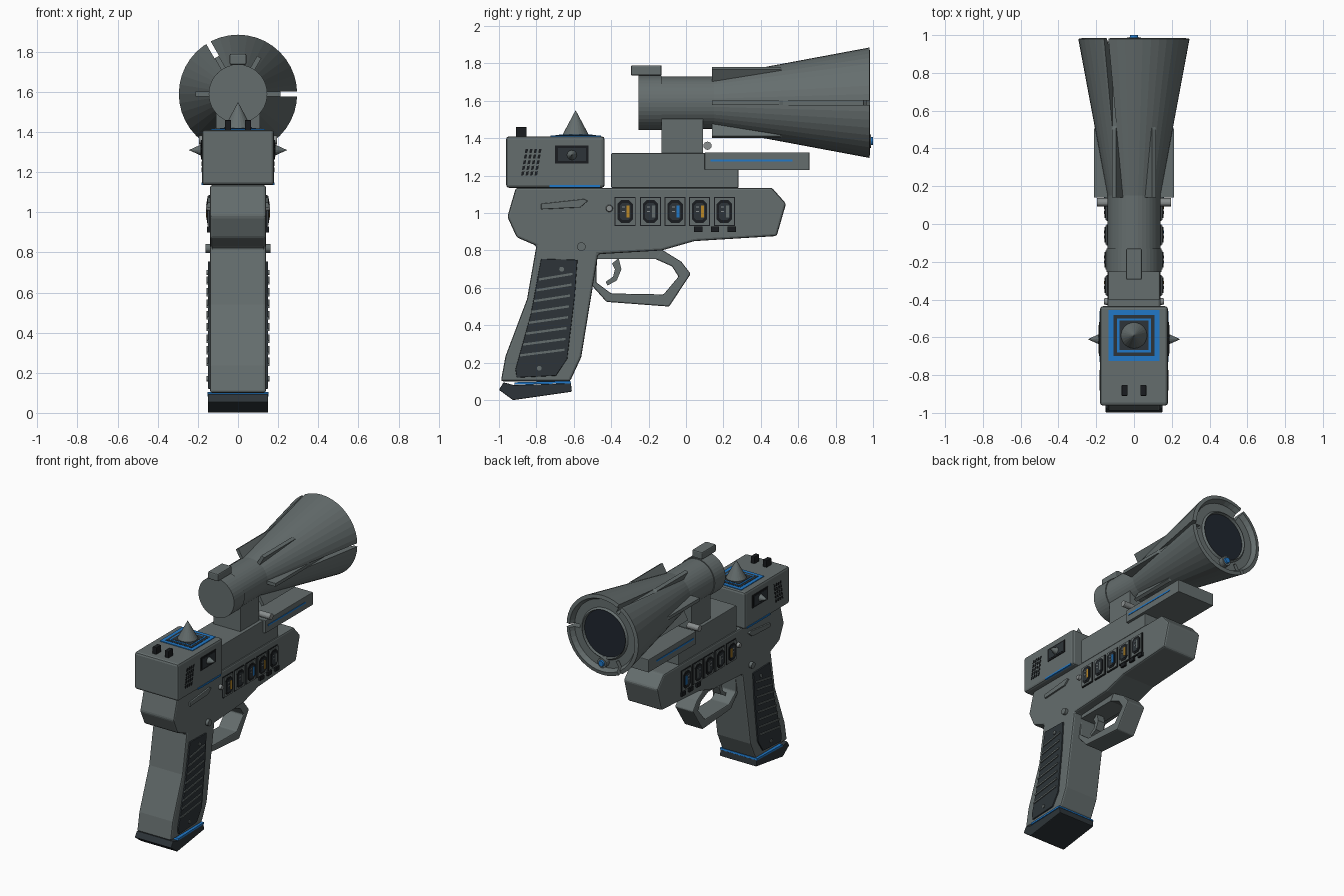
import bpy, bmesh, math
from mathutils import Matrix, Vector

cube = bpy.data.objects.get("Cube")
if cube:
    bpy.data.objects.remove(cube)


def material(name, r, g, b):
    m = bpy.data.materials.new(name)
    m.use_nodes = True
    m.diffuse_color = (r, g, b, 1)
    m.node_tree.nodes["Principled BSDF"].inputs["Base Color"].default_value = (r, g, b, 1)
    return m


GREY = material("gunmetal grey", .13, .155, .155)
DARK = material("charcoal", .026, .034, .04)
BLACK = material("black", .01, .012, .014)
LIGHT = material("light grey", .25, .27, .27)
BLUE = material("bright blue", .015, .19, .58)
YELLOW = material("amber", .5, .25, .02)
LENS = material("dark lens", .014, .019, .028)


def finish(name, bm, mat, bevel=0):
    bmesh.ops.recalc_face_normals(bm, faces=bm.faces)
    mesh = bpy.data.meshes.new(name)
    bm.to_mesh(mesh)
    bm.free()
    ob = bpy.data.objects.new(name, mesh)
    bpy.context.collection.objects.link(ob)
    if mat:
        mesh.materials.append(mat)
    if bevel:
        mod = ob.modifiers.new("Bevel", "BEVEL")
        mod.width, mod.segments, mod.limit_method = bevel, 2, "ANGLE"
    return ob


def prism(name, pts, x0, x1, mat, bevel=0):
    """Side outline of (y, z) points, extruded from x0 to x1."""
    bm = bmesh.new()
    face = bm.faces.new([bm.verts.new((x0, y, z)) for y, z in pts])
    out = bmesh.ops.extrude_face_region(bm, geom=[face])
    bmesh.ops.translate(bm, vec=(x1 - x0, 0, 0),
                        verts=[v for v in out["geom"] if isinstance(v, bmesh.types.BMVert)])
    return finish(name, bm, mat, bevel)


def box(name, x, y, z, mat, bevel=0):
    return prism(name, [(y[0], z[0]), (y[1], z[0]), (y[1], z[1]), (y[0], z[1])], x[0], x[1], mat, bevel)


def cone(name, start, end, r1, r2, mat, sides=16):
    a, b = Vector(start), Vector(end)
    bm = bmesh.new()
    turn = (b - a).to_track_quat("Z", "Y").to_matrix().to_4x4()
    bmesh.ops.create_cone(bm, cap_ends=True, segments=sides, radius1=r1, radius2=r2,
                          depth=(b - a).length, matrix=Matrix.Translation((a + b) / 2) @ turn)
    return finish(name, bm, mat)


def octagon(y, z, w, h, c):
    return [(y + sy * (w / 2 - a), z + sz * (h / 2 - b)) for sy, sz, a, b in (
        (-1, -1, 0, c), (-1, -1, c, 0), (1, -1, c, 0), (1, -1, 0, c),
        (1, 1, 0, c), (1, 1, c, 0), (-1, 1, c, 0), (-1, 1, 0, c))]


# Receiver and grip in one outline
prism("receiver_and_grip", [
    (-.91, 1.135), (.46, 1.135), (.535, 1.05), (.485, .877), (.045, .85), (-.13, .80),
    (-.47, .78), (-.505, .567), (-.56, .23), (-.62, .10), (-.99, .10), (-.965, .235),
    (-.85, .54), (-.80, .825), (-.905, .87), (-.955, .98)], -.14, .14, GREY, .012)
prism("magazine_base", [(-1, .055), (-.925, 0), (-.61, .045), (-.615, .09), (-.92, .08),
                        (-.975, .095)], -.15, .15, DARK, .005)
prism("magazine_stripe", [(-.92, .082), (-.615, .09), (-.618, .103), (-.915, .095)], -.153, .153, BLUE)

# Trigger guard and trigger
prism("trigger_guard", [
    (-.49, .79), (-.51, .62), (-.425, .525), (-.09, .50), (.025, .675), (-.025, .74), (-.13, .805),
    (-.165, .755), (-.075, .715), (-.04, .66), (-.12, .565), (-.40, .57), (-.48, .63), (-.475, .79)],
    -.075, .075, GREY, .008)
prism("guard_top_bar", [(-.49, .79), (-.48, .755), (-.16, .755), (-.13, .80)], -.075, .075, GREY)
prism("trigger", [(-.36, .76), (-.345, .70), (-.37, .64), (-.42, .612), (-.43, .632),
                  (-.39, .66), (-.38, .70), (-.395, .73)], -.03, .03, GREY)

# Rear housing with the framed spike and two rear buttons
box("rear_housing", (-.18, .18), (-.962, -.435), (1.135, 1.41), GREY, .016)
for i, (half, mat) in enumerate(((.135, BLUE), (.108, DARK), (.09, BLUE), (.078, DARK))):
    box("spike_frame_%d" % i, (-half, half), (-.59 - half, -.59 + half), (1.405, 1.415 + i * .002), mat)
cone("top_spike", (0, -.59, 1.415), (0, -.59, 1.55), .072, 0, GREY, 24)

# Scope mount, rail and under-box
box("scope_rail", (-.135, .135), (-.40, .28), (1.135, 1.32), GREY, .004)
box("scope_mount", (-.11, .11), (-.13, .09), (1.31, 1.52), GREY)
box("forward_box", (-.155, .155), (.10, .66), (1.23, 1.325), GREY, .004)

# Side details, repeated on both sides
slot_y = (-.325, -.19, -.058, .072, .205)
slot_colors = {1: (YELLOW, LIGHT, BLUE, YELLOW, LIGHT), -1: (YELLOW, LIGHT, LIGHT, LIGHT, BLUE)}
for s, side in ((1, "left"), (-1, "right")):
    def plate(name, pts, depth0, depth1, mat, bevel=0):
        return prism(side + "_" + name, pts, s * depth0, s * depth1, mat, bevel)

    def rect(name, y, z, d0, d1, mat):
        return box(side + "_" + name, (s * d0, s * d1), y, z, mat)

    def knob(name, y, z, d0, d1, r1, r2, mat):
        return cone(side + "_" + name, (s * d0, y, z), (s * d1, y, z), r1, r2, mat)

    # Grip panel with slanted ridges and screws
    plate("grip_panel", [(-.775, .755), (-.58, .75), (-.595, .55), (-.635, .22), (-.695, .13),
                         (-.905, .12), (-.912, .165), (-.83, .46)], .135, .15, DARK, .004)
    for i in range(8):
        z = .645 - i * .058
        y0, y1 = -.785 - i * .0145, -.607 - i * .0062
        plate("grip_ridge_%d" % i, [(y0, z - .006), (y1, z + .024), (y1, z + .036), (y0, z + .006)],
              .148, .157, GREY)
    knob("upper_grip_screw", -.665, .70, .148, .156, .013, .013, GREY)
    knob("lower_grip_screw", -.785, .17, .148, .156, .013, .013, GREY)

    # Row of indicator slots
    for i, (y, mat) in enumerate(zip(slot_y, slot_colors[s])):
        rect("slot_border_%d" % i, (y - .056, y + .056), (.93, 1.085), .135, .146, BLACK)
        rect("slot_frame_%d" % i, (y - .051, y + .051), (.935, 1.08), .14, .152, GREY)
        plate("slot_well_%d" % i, octagon(y, 1.008, .082, .122, .02), .14, .155, BLACK)
        plate("slot_face_%d" % i, octagon(y, 1.008, .058, .092, .014), .14, .157, DARK)
        rect("slot_bar_%d" % i, (y + .008, y + .024), (.975, 1.04), .15, .160,
             GREY if mat is LIGHT else mat)
        for j in range(2):
            rect("slot_tick_%d_%d" % (i, j), (y - .018, y - .002),
                 (1.005 + j * .024, 1.012 + j * .024), .15, .159, LIGHT)
    for i in range(3):
        y = .065 + i * .09
        rect("slot_button_%d" % i, (y - .022, y + .022), (.9, .928), .135, .155, BLACK)
    knob("slot_knob", -.41, 1.025, .135, .16, .02, .016, LIGHT)
    plate("pointed_rib", [(-.775, 1.02), (-.565, 1.03), (-.525, 1.065), (-.545, 1.075), (-.775, 1.05)],
          .135, .152, GREY, .004)
    knob("pivot_pin", -.56, .82, .135, .162, .023, .023, GREY)

    # Housing window, spike, vents and stripe
    rect("housing_window", (-.70, -.52), (1.265, 1.36), .175, .185, BLACK)
    rect("window_inset", (-.685, -.535), (1.277, 1.348), .18, .187, DARK)
    knob("window_spike", -.61, 1.31, .185, .245, .027, 0, GREY)
    for i in range(4):
        y = -.882 + i * .024
        for j in range(5):
            a, z = y + j * .005, 1.2 + j * .03
            plate("vent_%d_%d" % (i, j), [(a, z), (a + .014, z + .003), (a + .018, z + .024), (a + .004, z + .021)],
                  .176, .183, BLACK)
    rect("housing_stripe", (-.73, -.46), (1.137, 1.149), .165, .183, BLUE)
    rect("box_stripe", (.13, .57), (1.275, 1.287), .15, .158, BLUE)
    knob("box_knob", .115, 1.36, .10, .195, .022, .022, LIGHT)
    box(side + "_rear_button", (s * .05 - .016, s * .05 + .016), (-.91, -.852), (1.4, 1.46), BLACK, .005)

# Scope: flared body turned around its long axis
CZ = 1.59
profile = [(0, -.25), (.14, -.25), (.14, .15), (.295, .98), (.268, .985), (.25, .95),
           (.19, .95), (.178, .965), (.17, .93), (0, .93)]
bm = bmesh.new()
ring = [bm.verts.new((r, y, CZ)) for r, y in profile]
edges = [bm.edges.new(pair) for pair in zip(ring, ring[1:])]
bmesh.ops.spin(bm, geom=ring + edges, cent=(0, 0, CZ), axis=(0, 1, 0), angle=math.tau, steps=40)
bmesh.ops.remove_doubles(bm, verts=bm.verts, dist=.0005)
scope = finish("scope_body", bm, GREY)
cone("scope_collar", (0, -.255, CZ), (0, -.13, CZ), .146, .146, GREY, 40)
cone("scope_lens", (0, .92, CZ), (0, .945, CZ), .172, .172, LENS, 40)
box("scope_rear_sight", (-.042, .042), (-.295, -.13), (1.735, 1.79), GREY, .008)
cone("muzzle_stud_base", (0, .94, 1.385), (0, .988, 1.385), .036, .036, GREY)
cone("muzzle_stud", (0, .98, 1.385), (0, 1, 1.385), .025, .02, BLUE)

# Six fins around the flare
for i in range(6):
    fin = prism("scope_fin_%d" % i, [(.14, .12), (.14, .212), (.50, .212), (.53, .2)], -.012, .012, GREY)
    fin.matrix_world = Matrix.Translation((0, 0, CZ)) @ Matrix.Rotation(math.radians(i * 60 + 30), 4, "Y")

# Three slits cut through the flare
for i in range(3):
    cutter = box("slit_cutter_%d" % i, (-.013, .013), (.5, 1.1), (.205, .4), None)
    cutter.matrix_world = (Matrix.Translation((0, 0, CZ))
                           @ Matrix.Rotation(math.radians(90 + i * 120), 4, "Y"))
    cutter.hide_render = True
    cutter.hide_set(True)
    mod = scope.modifiers.new("Slit", "BOOLEAN")
    mod.operation, mod.object, mod.solver = "DIFFERENCE", cutter, "EXACT"
